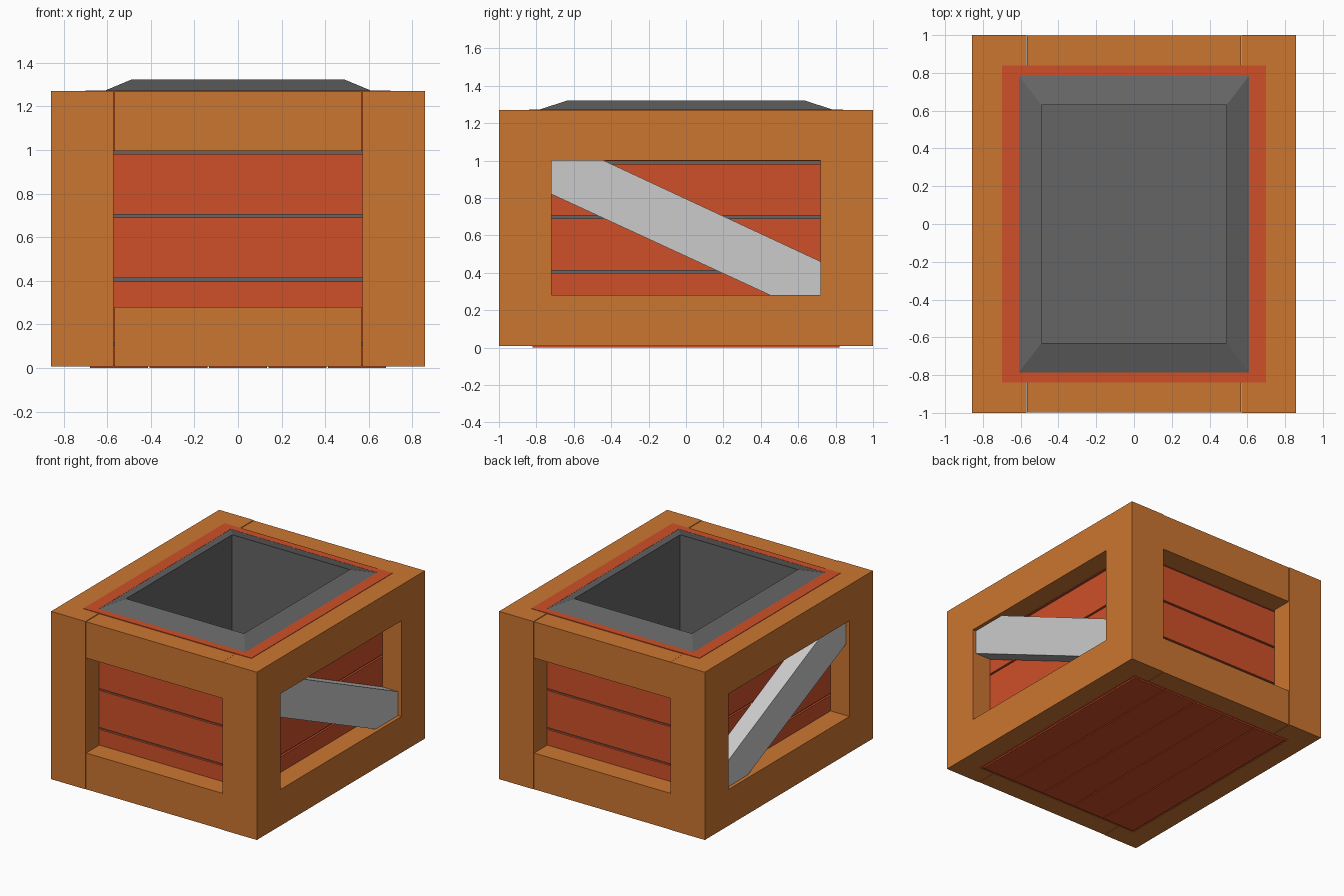
import bpy, bmesh

if "Cube" in bpy.data.objects:
    bpy.data.objects.remove(bpy.data.objects["Cube"])


def material(name, rgb):
    m = bpy.data.materials.new(name)
    m.diffuse_color = (*rgb, 1)
    m.use_nodes = True
    m.node_tree.nodes["Principled BSDF"].inputs["Base Color"].default_value = m.diffuse_color
    return m


ORANGE = material("orange_wood", (0.60, 0.18, 0.03))
RED = material("red_wood", (0.62, 0.08, 0.022))
DARK = material("dark_metal", (0.13, 0.13, 0.13))


def finish(name, bm, mat=None):
    bmesh.ops.recalc_face_normals(bm, faces=bm.faces)
    me = bpy.data.meshes.new(name)
    bm.to_mesh(me)
    bm.free()
    ob = bpy.data.objects.new(name, me)
    bpy.context.collection.objects.link(ob)
    if mat:
        me.materials.append(mat)
    return ob


def prism(name, pts, offset, mat=None):
    """Closed outline of 3D points extruded along offset."""
    bm = bmesh.new()
    face = bm.faces.new([bm.verts.new(p) for p in pts])
    ext = bmesh.ops.extrude_face_region(bm, geom=[face])
    moved = [v for v in ext["geom"] if isinstance(v, bmesh.types.BMVert)]
    bmesh.ops.translate(bm, vec=offset, verts=moved)
    return finish(name, bm, mat)


def box(name, x0, x1, y0, y1, z0, z1, mat=None):
    return prism(name, [(x0, y0, z0), (x1, y0, z0), (x1, y1, z0), (x0, y1, z0)],
                 (0, 0, z1 - z0), mat)


def loft(name, sections, mat, closed=False):
    """Stack of rectangles (half x, half y, z), capped or joined into a ring."""
    bm = bmesh.new()
    loops = [[bm.verts.new((sx * hx, sy * hy, z))
              for sx, sy in ((-1, -1), (1, -1), (1, 1), (-1, 1))]
             for hx, hy, z in sections]
    pairs = list(zip(loops, loops[1:]))
    if closed:
        pairs.append((loops[-1], loops[0]))
    else:
        bm.faces.new(loops[0])
        bm.faces.new(loops[-1])
    for a, b in pairs:
        for i in range(4):
            j = (i + 1) % 4
            bm.faces.new((a[i], a[j], b[j], b[i]))
    return finish(name, bm, mat)


BASE, TOP = 0.007, 1.27

# Side frames wrapping round the corners, each with a window
cutter = box("window_cutter", -2, 2, -0.72, 0.72, 0.28, 1.0)
cutter.hide_render = True
cutter.hide_viewport = True
half = [(0.857, 1), (0.57, 1), (0.57, 0.84), (0.70, 0.84)]
outline = half + [(x, -y) for x, y in reversed(half)]
for side, s in (("right", 1), ("left", -1)):
    frame = prism(side + "_frame", [(s * x, y, BASE) for x, y in outline],
                  (0, 0, TOP - BASE), ORANGE)
    cut = frame.modifiers.new("window", 'BOOLEAN')
    cut.object = cutter
    cut.solver = 'EXACT'

    # Diagonal metal brace
    brace = [(-0.72, 0.82), (-0.72, 1.0), (-0.44, 1.0),
             (0.72, 0.46), (0.72, 0.28), (0.45, 0.28)]
    prism(side + "_brace", [(s * 0.70, y, z) for y, z in brace], (s * 0.13, 0, 0))

# Rails across the front and back
for side, s in (("front", -1), ("back", 1)):
    for level, z0, z1 in (("lower", BASE, 0.28), ("upper", 0.995, TOP - 0.002)):
        y0, y1 = sorted((s * 0.84, s * 0.997))
        box(f"{side}_{level}_rail", -0.567, 0.567, y0, y1, z0, z1, ORANGE)

# Wall plank courses with narrow gaps
for i, (z0, z1) in enumerate(((0.01, 0.103), (0.118, 0.398), (0.412, 0.691),
                              (0.705, 0.982), (0.997, 1.273))):
    loft(f"wall_plank_course_{i + 1}",
         [(0.70, 0.84, z0), (0.70, 0.84, z1), (0.61, 0.785, z1), (0.61, 0.785, z0)],
         RED, closed=True)

# Floor planks
pitch = 0.273
for i in range(5):
    x = (i - 2) * pitch
    box(f"floor_plank_{i + 1}", x - pitch / 2 + 0.004, x + pitch / 2 - 0.004,
        -0.82, 0.82, 0, 0.03, RED)

# Hollow liner with raised bevelled rim
loft("liner", [(0.685, 0.825, 0.012), (0.685, 0.825, 1.262), (0.61, 0.785, 1.272),
               (0.49, 0.63, 1.322), (0.49, 0.63, 0.06)], DARK)
